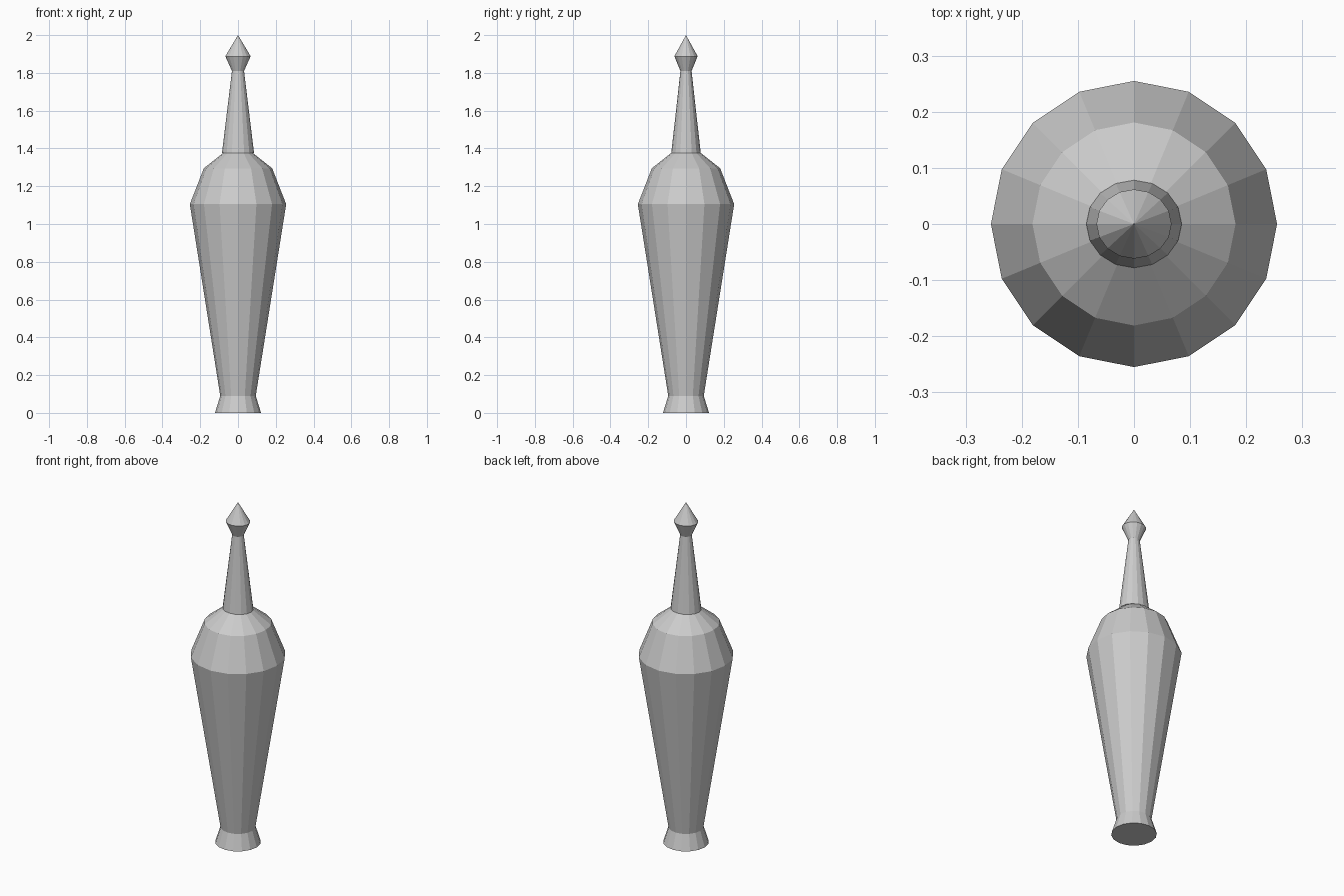
import bpy
import bmesh
from math import cos, sin, tau

SIDES = 16

cube = bpy.data.objects.get("Cube")
if cube:
    bpy.data.objects.remove(cube, do_unlink=True)

grey = bpy.data.materials.new("plain_grey")
grey.use_nodes = True
colour = (0.6, 0.6, 0.6, 1)
grey.diffuse_color = colour
grey.node_tree.nodes["Principled BSDF"].inputs["Base Color"].default_value = colour


def lathe(name, profile, depth=1.0):
    """Turn a (radius, height) profile into a closed faceted solid; depth scales y."""
    bm = bmesh.new()
    rings = []
    for r, z in profile:
        if r == 0:
            rings.append([bm.verts.new((0, 0, z))] * SIDES)
        else:
            rings.append([bm.verts.new((r * cos(tau * i / SIDES),
                                        r * sin(tau * i / SIDES) * depth, z))
                          for i in range(SIDES)])
    for low, high in zip(rings, rings[1:]):
        for i in range(SIDES):
            j = (i + 1) % SIDES
            bm.faces.new(dict.fromkeys((low[i], low[j], high[j], high[i])))
    # Flat caps on open ends
    bm.faces.new(rings[0][::-1])
    if profile[-1][0] > 0:
        bm.faces.new(rings[-1])
    bmesh.ops.recalc_face_normals(bm, faces=bm.faces)
    mesh = bpy.data.meshes.new(name)
    bm.to_mesh(mesh)
    bm.free()
    mesh.materials.append(grey)
    obj = bpy.data.objects.new(name, mesh)
    bpy.context.collection.objects.link(obj)
    return obj


# Flared foot, tapering belly and rounded shoulder
lathe("vase_body", [(0.122, 0), (0.094, 0.09), (0.255, 1.105),
                    (0.181, 1.295), (0.077, 1.377)])

# Slender neck with a pointed finial, slightly narrower front to back
lathe("neck_and_finial", [(0.085, 1.375), (0.032, 1.81),
                          (0.067, 1.888), (0, 2)], depth=0.92)
